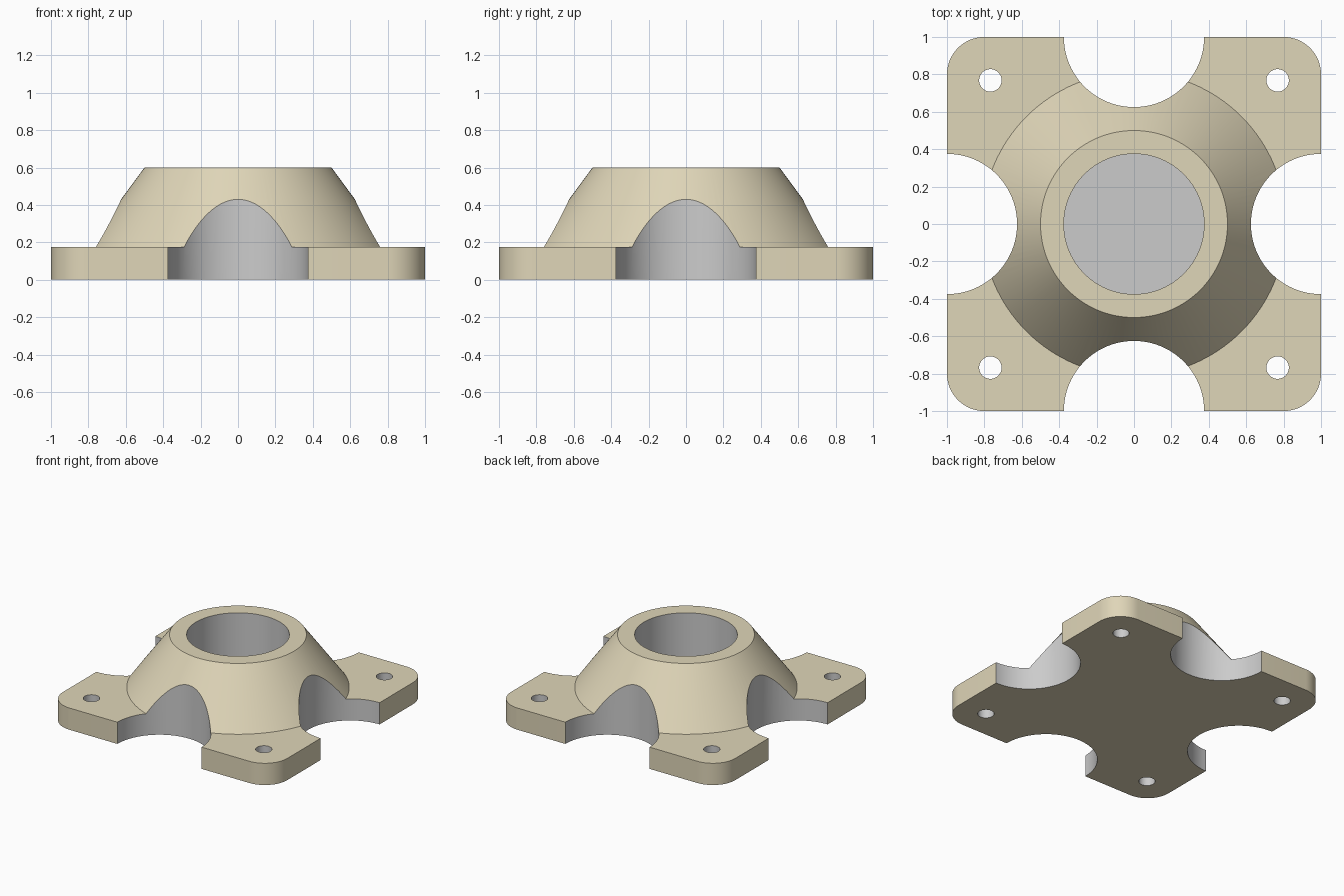
import bpy, bmesh, math
from mathutils import Matrix

if "Cube" in bpy.data.objects:
    bpy.data.objects.remove(bpy.data.objects["Cube"])


def material(name, rgb):
    m = bpy.data.materials.new(name)
    m.diffuse_color = (*rgb, 1)
    m.use_nodes = True
    m.node_tree.nodes["Principled BSDF"].inputs["Base Color"].default_value = m.diffuse_color
    return m


tan = material("tan", (0.74, 0.67, 0.48))
grey = material("cut_grey", (0.8, 0.8, 0.8))


def finish(name, bm, mat):
    bmesh.ops.recalc_face_normals(bm, faces=bm.faces)
    me = bpy.data.meshes.new(name)
    bm.to_mesh(me)
    bm.free()
    me.materials.append(mat)
    ob = bpy.data.objects.new(name, me)
    bpy.context.collection.objects.link(ob)
    return ob


def cone(name, x, y, z0, z1, r0, r1, mat, seg=96):
    bm = bmesh.new()
    bmesh.ops.create_cone(bm, cap_ends=True, segments=seg, radius1=r0, radius2=r1,
                          depth=z1 - z0, matrix=Matrix.Translation((x, y, (z0 + z1) / 2)))
    return finish(name, bm, mat)


def boolean(target, tool, operation):
    mod = target.modifiers.new(operation, 'BOOLEAN')
    mod.operation = operation
    mod.solver = 'EXACT'
    mod.material_mode = 'TRANSFER'
    mod.object = tool
    bpy.context.view_layer.objects.active = target
    bpy.ops.object.modifier_apply(modifier=mod.name)
    bpy.data.objects.remove(tool)


# Square base plate with rounded corners
T, TOP = 0.175, 0.6
bm = bmesh.new()
bmesh.ops.create_cube(bm, size=1, matrix=Matrix.Translation((0, 0, T / 2)) @ Matrix.Diagonal((2, 2, T, 1)))
upright = [e for e in bm.edges if abs(e.verts[0].co.z - e.verts[1].co.z) > 0.1]
bmesh.ops.bevel(bm, geom=upright, offset=0.2, segments=16, profile=0.5, affect='EDGES')
flange = finish("flange_mount", bm, tan)

# Conical hub, sunk slightly into the plate
boolean(flange, cone("hub", 0, 0, 0.15, TOP, 0.831, 0.5, tan, 128), 'UNION')

# Blind bore from the top
boolean(flange, cone("bore_cutter", 0, 0, 0.1, 0.8, 0.375, 0.375, grey), 'DIFFERENCE')

# Round side notches and corner screw holes
for i in range(4):
    a = i * math.pi / 2
    x, y = round(math.cos(a)), round(math.sin(a))
    boolean(flange, cone("notch_cutter", x, y, -0.2, 0.8, 0.375, 0.375, grey), 'DIFFERENCE')
    hx, hy = 0.768 * (x - y), 0.768 * (x + y)
    boolean(flange, cone("screw_cutter", hx, hy, -0.2, 0.8, 0.06, 0.06, grey, 48), 'DIFFERENCE')

bpy.ops.object.select_all(action='DESELECT')
flange.select_set(True)
bpy.context.view_layer.objects.active = flange
bpy.ops.object.shade_smooth_by_angle(angle=math.radians(25))
